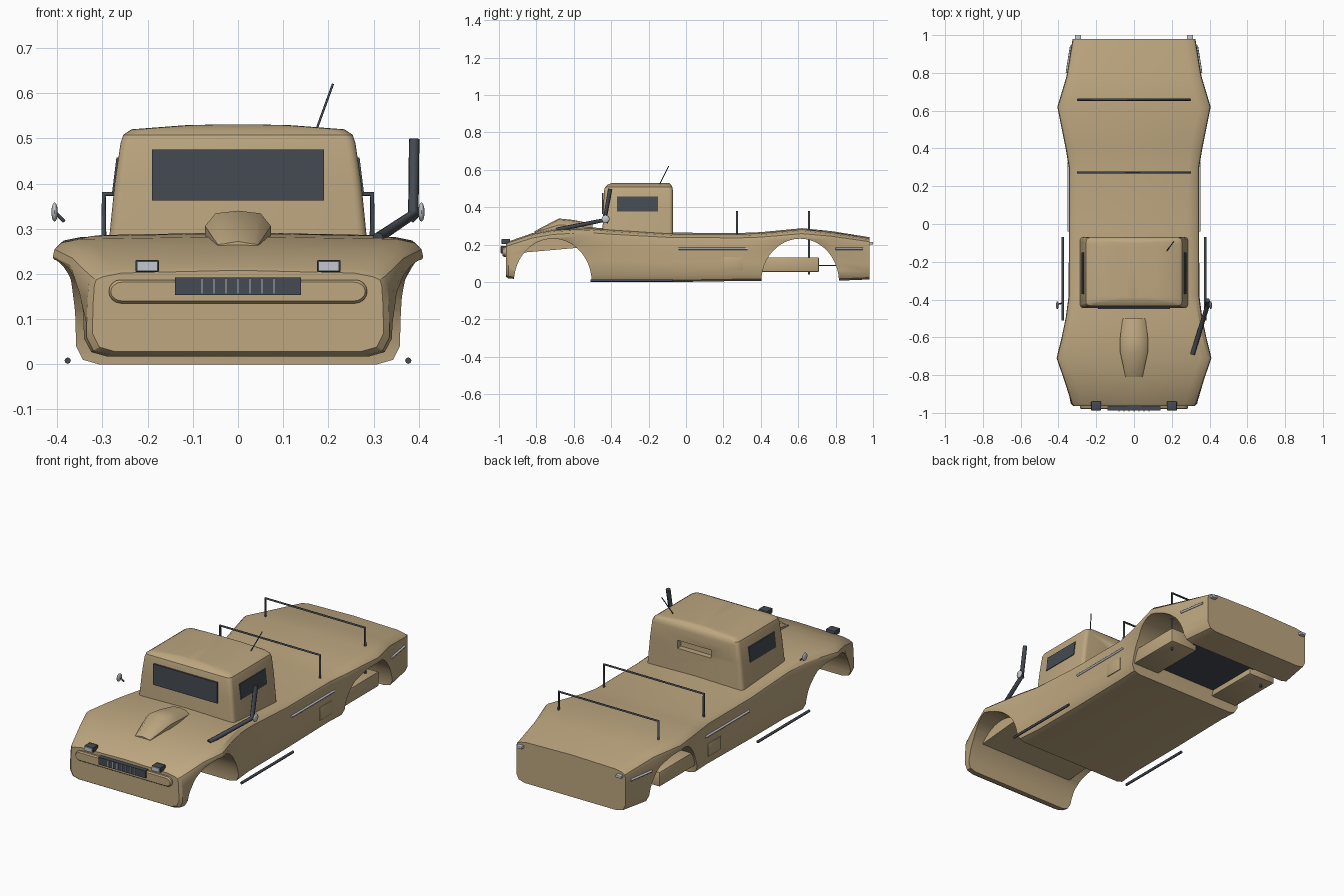
import bpy, bmesh, math
from mathutils import Vector

if "Cube" in bpy.data.objects:
    bpy.data.objects.remove(bpy.data.objects["Cube"], do_unlink=True)


def material(name, r, g, b):
    m = bpy.data.materials.new(name)
    m.use_nodes = True
    m.diffuse_color = (r, g, b, 1)
    bsdf = next(n for n in m.node_tree.nodes if n.type == 'BSDF_PRINCIPLED')
    bsdf.inputs["Base Color"].default_value = (r, g, b, 1)
    return m


TAN = material("sand paint", 0.51, 0.385, 0.215)
DARK = material("dark grey", 0.06, 0.07, 0.085)
LIGHT = material("light metal", 0.55, 0.58, 0.62)


def finish(name, bm, mat, smooth=30):
    bmesh.ops.recalc_face_normals(bm, faces=bm.faces)
    me = bpy.data.meshes.new(name)
    bm.to_mesh(me)
    bm.free()
    ob = bpy.data.objects.new(name, me)
    bpy.context.collection.objects.link(ob)
    me.materials.append(mat)
    if smooth:
        bpy.ops.object.select_all(action='DESELECT')
        ob.select_set(True)
        bpy.context.view_layer.objects.active = ob
        bpy.ops.object.shade_smooth_by_angle(angle=math.radians(smooth))
    return ob


def loft(name, rings, mat, smooth=30):
    """Skin equal-length closed rings and cap both ends."""
    bm = bmesh.new()
    vs = [[bm.verts.new(p) for p in ring] for ring in rings]
    n = len(vs[0])
    for a, b in zip(vs, vs[1:]):
        for i in range(n):
            j = (i + 1) % n
            bm.faces.new((a[i], a[j], b[j], b[i]))
    bm.faces.new(vs[0])
    bm.faces.new(vs[-1])
    return finish(name, bm, mat, smooth)


def box(name, lo, hi, mat, bevel=0):
    bm = bmesh.new()
    bmesh.ops.create_cube(bm, size=1)
    for v in bm.verts:
        v.co = [(a + b) / 2 + c * (b - a) for a, b, c in zip(lo, hi, v.co)]
    if bevel:
        bmesh.ops.bevel(bm, geom=bm.edges[:], offset=bevel, segments=2,
                        affect='EDGES', profile=0.5)
    return finish(name, bm, mat)


def tube(name, points, radius, mat):
    cu = bpy.data.curves.new(name, 'CURVE')
    cu.dimensions = '3D'
    cu.bevel_depth = radius
    cu.bevel_resolution = 2
    cu.use_fill_caps = True
    sp = cu.splines.new('POLY')
    sp.points.add(len(points) - 1)
    for p, co in zip(sp.points, points):
        p.co = (*co, 1)
    cu.materials.append(mat)
    ob = bpy.data.objects.new(name, cu)
    bpy.context.collection.objects.link(ob)


def cut(target, cutter):
    cutter.hide_render = True
    mod = target.modifiers.new("cut", 'BOOLEAN')
    mod.object, mod.operation, mod.solver = cutter, 'DIFFERENCE', 'EXACT'
    bpy.context.view_layer.objects.active = target
    bpy.ops.object.modifier_apply(modifier=mod.name)
    bpy.data.objects.remove(cutter, do_unlink=True)


# Body shell: y, shoulder half width, sill half width, top, bottom
stations = [
    (-.963, .318, .322, .208, .028), (-.95, .33, .335, .217, .02),
    (-.82, .372, .355, .262, .008), (-.71, .41, .375, .283, 0),
    (-.6, .383, .366, .29, 0), (-.5, .362, .358, .292, 0),
    (-.38, .346, .346, .283, 0), (-.07, .345, .345, .264, 0),
    (.3, .345, .345, .263, .006), (.4, .362, .35, .267, .006),
    (.62, .406, .375, .288, .006), (.78, .358, .355, .272, .006),
    (.98, .325, .325, .24, .014)]


def section(y, w, wl, top, zb):
    half = [(wl - .05, zb), (wl - .015, zb + .01), (wl, zb + .04),
            (wl, top * .4), (wl + (w - wl) * .3, top * .64), (w, top * .84),
            (w - .004, top * .9), (w - .02, top - .014), (w - .06, top - .006)]
    return ([(x, y, z) for x, z in half] + [(0, y, top)] +
            [(-x, y, z) for x, z in reversed(half)])


body = loft("body_shell", [section(*s) for s in stations], TAN, 0)

# Wheel arches cut through the body
for yc in (-.712, .61):
    arc = [(yc + .208 * math.cos(a), .232 * math.sin(a))
           for a in (math.pi * i / 24 for i in range(25))]
    arc = [(yc + .208, -.1)] + arc + [(yc - .208, -.1)]
    cut(body, loft("arch_cutter", [[(x, y, z) for y, z in arc] for x in (-.6, .6)], TAN, 0))
bpy.ops.object.select_all(action='DESELECT')
body.select_set(True)
bpy.context.view_layer.objects.active = body
bpy.ops.object.shade_smooth_by_angle(angle=math.radians(30))

# Inner engine bay pan between the front arches
loft("engine_pan", [[(x, -.9, .155), (x, -.5, .19), (x, -.5, .25), (x, -.75, .25), (x, -.9, .2)]
                    for x in (-.29, .29)], TAN)


# Cab: stacked rounded rectangles
def rounded(hx, y0, y1, z, r, crown=0):
    pts = []
    for k, (cx, cy) in enumerate(((hx - r, y1 - r), (r - hx, y1 - r),
                                  (r - hx, y0 + r), (hx - r, y0 + r))):
        for i in range(5):
            a = math.pi / 2 * (k + i / 4)
            pts.append((cx + r * math.cos(a), cy + r * math.sin(a), z))
    return pts


cab = loft("cab", [rounded(.288, -.447, -.07, .25, .02), rounded(.273, -.442, -.07, .4, .02),
                   rounded(.26, -.437, -.07, .49, .02), rounded(.254, -.433, -.073, .508, .022),
                   rounded(.236, -.42, -.08, .52, .03), rounded(.12, -.4, -.09, .529, .03),
                   rounded(.04, -.39, -.1, .531, .03)], TAN)
cut(cab, box("slot_cutter", (-.1, -.1, .385), (.1, 0, .428), TAN))
box("windshield", (-.19, -.45, .363), (.19, -.441, .475), DARK)

# Hood scoop: y, bottom half width, top half width, top
scoop = [(-.81, .045, .035, .272), (-.68, .073, .05, .34), (-.6, .073, .045, .332), (-.5, .06, .04, .312)]
loft("hood_scoop", [[(b, y, .255), (b, y, .255 + (t - .255) * .6), (c, y, t - .006), (0, y, t),
                     (-c, y, t - .006), (-b, y, .255 + (t - .255) * .6), (-b, y, .255)]
                    for y, b, c, t in scoop], TAN, 35)

# Grille bar, grille and its slats
bar = [(sx * (.26 + .026 * math.cos(a)), .161 + .026 * math.sin(a))
       for sx, start in ((1, -.5), (-1, .5))
       for a in (math.pi * (start + i / 8 * sx) for i in range(9))]
loft("grille_surround", [[(x, -.94, z) for x, z in bar], [(x, -.973, z) for x, z in bar],
                         [(x * .985, -.98, .161 + (z - .161) * .8) for x, z in bar]], TAN)
box("grille", (-.14, -.988, .153), (.14, -.95, .192), DARK)
for i in range(7):
    x = (i - 3) * .0265
    box("grille_slat", (x - .002, -.992, .156), (x + .002, -.985, .19), LIGHT)

# Load racks on the bed
for y, foot in ((.273, .25), (.658, .04)):
    tube("load_rack", [(-.297, y, foot), (-.297, y, .377), (.297, y, .377), (.297, y, foot)], .006, DARK)

# Undertray between the rear arches
box("undertray", (-.2, .4, .085), (.2, .82, .09), DARK)

# Parts repeated on both sides
for s, side in ((1, "left"), (-1, "right")):
    def pair(name, a, b, mat, bevel=0):
        lo = [min(p, q) for p, q in zip((a[0] * s, *a[1:]), (b[0] * s, *b[1:]))]
        hi = [max(p, q) for p, q in zip((a[0] * s, *a[1:]), (b[0] * s, *b[1:]))]
        return box(side + "_" + name, lo, hi, mat, bevel)

    pair("headlight_frame", (.175, -.985, .204), (.227, -.94, .231), DARK, .003)
    pair("headlight", (.178, -.99, .207), (.224, -.983, .228), LIGHT)
    pair("tail_light", (.28, .975, .2), (.312, 1.0, .214), LIGHT, .002)
    pair("side_tank", (.18, .4, .055), (.34, .71, .132), TAN, .003)
    pair("fuel_door", (.34, .2, .064), (.349, .305, .135), TAN, .002)
    # Side window leaning with the cab wall
    loft(side + "_window", [[(s * (x + d), y, z) for x, y, z in
         ((.277, -.37, .378), (.277, -.15, .378), (.267, -.15, .458), (.267, -.37, .458))]
         for d in (-.004, .002)], DARK, 0)
    tube(side + "_sill_rod", [(s * .377, -.51, .008), (s * .377, -.07, .008)], .007, DARK)
    tube(side + "_front_rail", [(s * .347, -.04, .178), (s * .347, .33, .178)], .006, LIGHT)
    tube(side + "_rear_rail", [(s * .356, .8, .178), (s * .333, .945, .178)], .006, LIGHT)
    tube(side + "_mirror_arm", [(s * .385, -.42, .316), (s * .403, -.425, .335)], .004, DARK)
    bm = bmesh.new()
    bmesh.ops.create_uvsphere(bm, u_segments=16, v_segments=10, radius=1)
    for v in bm.verts:
        v.co = Vector((s * .406, -.43, .337)) + Vector((v.co.x * .007, v.co.y * .021, v.co.z * .021))
    finish(side + "_mirror", bm, LIGHT, 60)

# Exhaust stack and antenna
tube("exhaust_stack", [(.31, -.69, .28), (.388, -.435, .332), (.39, -.405, .498)], .012, DARK)
tube("antenna", [(.172, -.145, .515), (.21, -.093, .62)], .0025, DARK)
